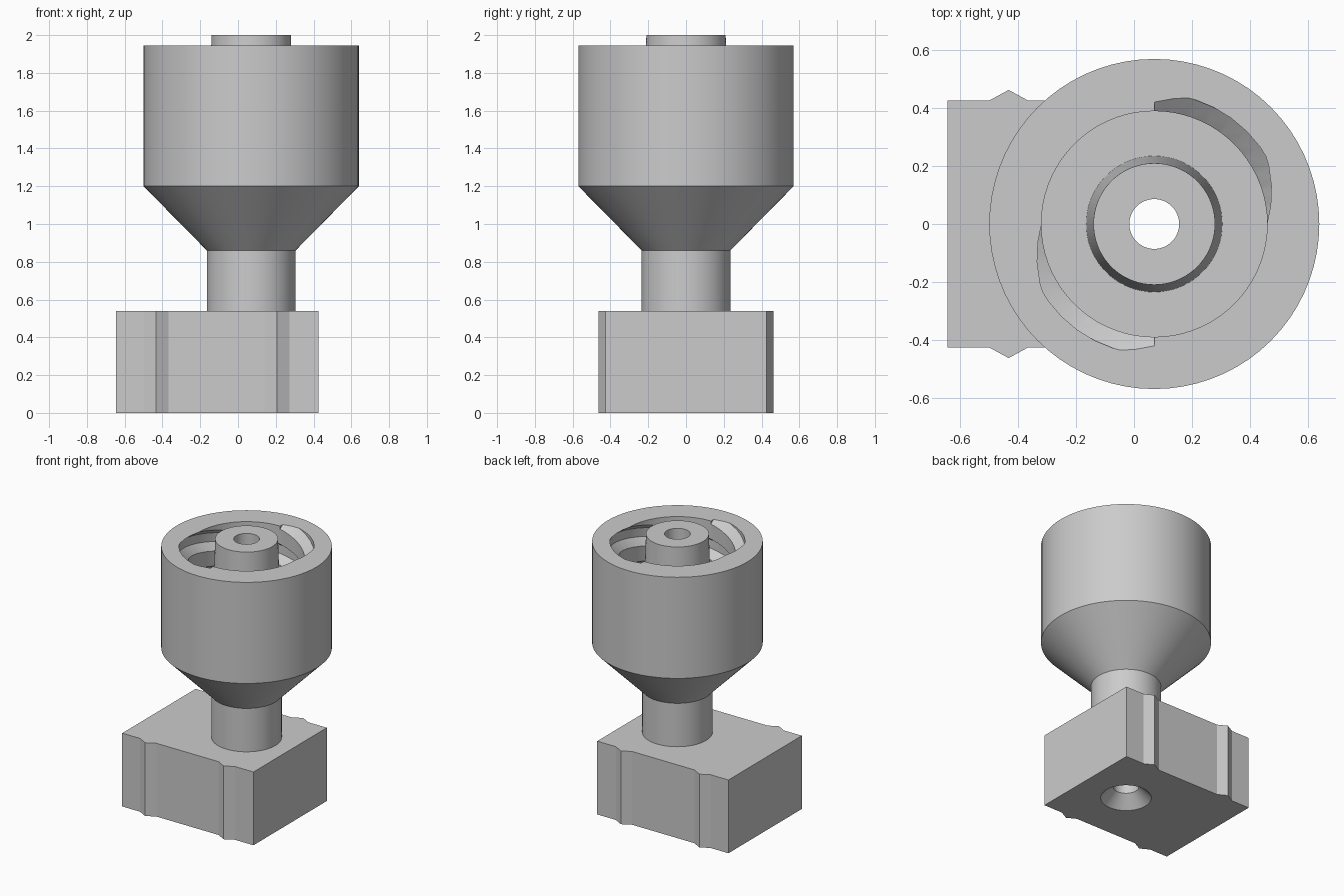
import bpy, bmesh, math
from mathutils import Vector

cube = bpy.data.objects.get("Cube")
if cube:
    bpy.data.objects.remove(cube, do_unlink=True)

AXIS_X = 0.07       # centre line of the turned parts
BLOCK_TOP = 0.54
RIM = 1.945
SEGMENTS = 72

grey = bpy.data.materials.new("plain grey")
grey.use_nodes = True
grey.diffuse_color = (0.6, 0.6, 0.6, 1)
grey.node_tree.nodes["Principled BSDF"].inputs["Base Color"].default_value = (0.6, 0.6, 0.6, 1)


def make_object(name, bm):
    bmesh.ops.recalc_face_normals(bm, faces=bm.faces)
    mesh = bpy.data.meshes.new(name)
    bm.to_mesh(mesh)
    bm.free()
    mesh.materials.append(grey)
    obj = bpy.data.objects.new(name, mesh)
    bpy.context.collection.objects.link(obj)
    return obj


def bridge(bm, a, b):
    """Join two closed rings of vertices with quads."""
    n = len(a)
    for i in range(n):
        bm.faces.new((a[i], a[(i + 1) % n], b[(i + 1) % n], b[i]))


def place(bm, r, z, angle):
    return bm.verts.new((AXIS_X + r * math.cos(angle), r * math.sin(angle), z))


def lathe(name, profile):
    """Revolve a closed (radius, height) outline about the centre line."""
    bm = bmesh.new()
    rings = [[place(bm, r, z, math.tau * s / SEGMENTS) for r, z in profile]
             for s in range(SEGMENTS)]
    for s in range(SEGMENTS):
        bridge(bm, rings[s], rings[(s + 1) % SEGMENTS])
    return make_object(name, bm)


def solid_lathe(name, profile):
    """Revolve an open outline and cap both ends."""
    bm = bmesh.new()
    rings = [[place(bm, r, z, math.tau * s / SEGMENTS) for s in range(SEGMENTS)]
             for r, z in profile]
    for a, b in zip(rings, rings[1:]):
        bridge(bm, a, b)
    bm.faces.new(rings[0])
    bm.faces.new(rings[-1])
    return make_object(name, bm)


def helix_cutter(name, start):
    """Trapezoid swept upward, ending a quarter turn past its start angle."""
    lead, half, flat = 0.53, 0.078, 0.032
    section = [(0.36, -half), (0.389, -half), (0.452, -flat),
               (0.452, flat), (0.389, half), (0.36, half)]
    turns, steps = 1.4, 56
    bm = bmesh.new()
    rings = []
    for i in range(steps + 1):
        turn = 0.25 - turns * (1 - i / steps)
        zc = RIM - half + lead * turn
        rings.append([place(bm, r, max(zc + dz, 1.205 + 0.0001 * k), start + math.tau * turn)
                      for k, (r, dz) in enumerate(section)])
    for a, b in zip(rings, rings[1:]):
        bridge(bm, a, b)
    bm.faces.new(rings[0])
    bm.faces.new(rings[-1])
    bmesh.ops.triangulate(bm, faces=bm.faces)
    return make_object(name, bm)


def cut(target, cutter):
    mod = target.modifiers.new("cut", 'BOOLEAN')
    mod.operation = 'DIFFERENCE'
    mod.solver = 'EXACT'
    mod.object = cutter
    bpy.context.view_layer.objects.active = target
    bpy.ops.object.modifier_apply(modifier=mod.name)
    bpy.data.objects.remove(cutter, do_unlink=True)


def smooth(obj):
    bpy.ops.object.select_all(action='DESELECT')
    obj.select_set(True)
    bpy.context.view_layer.objects.active = obj
    bpy.ops.object.shade_smooth_by_angle(angle=math.radians(25))


# Base block with two pointed ribs on the front and back
side = [(-0.645, 0.427)]
for rib in (-0.433, 0.207):
    side += [(rib - 0.066, 0.427), (rib, 0.463), (rib + 0.066, 0.427)]
side.append((0.425, 0.427))
outline = side + [(x, -y) for x, y in reversed(side)]
bm = bmesh.new()
base = bm.faces.new([bm.verts.new((x, y, 0)) for x, y in outline])
top = bmesh.ops.extrude_face_region(bm, geom=[base])["geom"]
bmesh.ops.translate(bm, vec=Vector((0, 0, BLOCK_TOP)),
                    verts=[v for v in top if isinstance(v, bmesh.types.BMVert)])
block = make_object("base_block", bm)

# Countersunk bore through the block
cut(block, solid_lathe("bore_cutter", [(0.19, -0.02), (0.17, 0), (0.086, 0.085), (0.086, 0.6)]))
smooth(block)

# Neck, funnel, collar and tapered centre tube in one turned part
connector = lathe("threaded_connector", [
    (0.086, BLOCK_TOP), (0.235, BLOCK_TOP), (0.235, 0.86), (0.57, 1.2),
    (0.57, RIM), (0.39, RIM), (0.39, 1.2), (0.235, 1.2), (0.21, 2.0), (0.086, 2.0)])

# Two-start internal thread
for k in range(2):
    cut(connector, helix_cutter("thread_cutter", k * math.pi))
smooth(connector)
